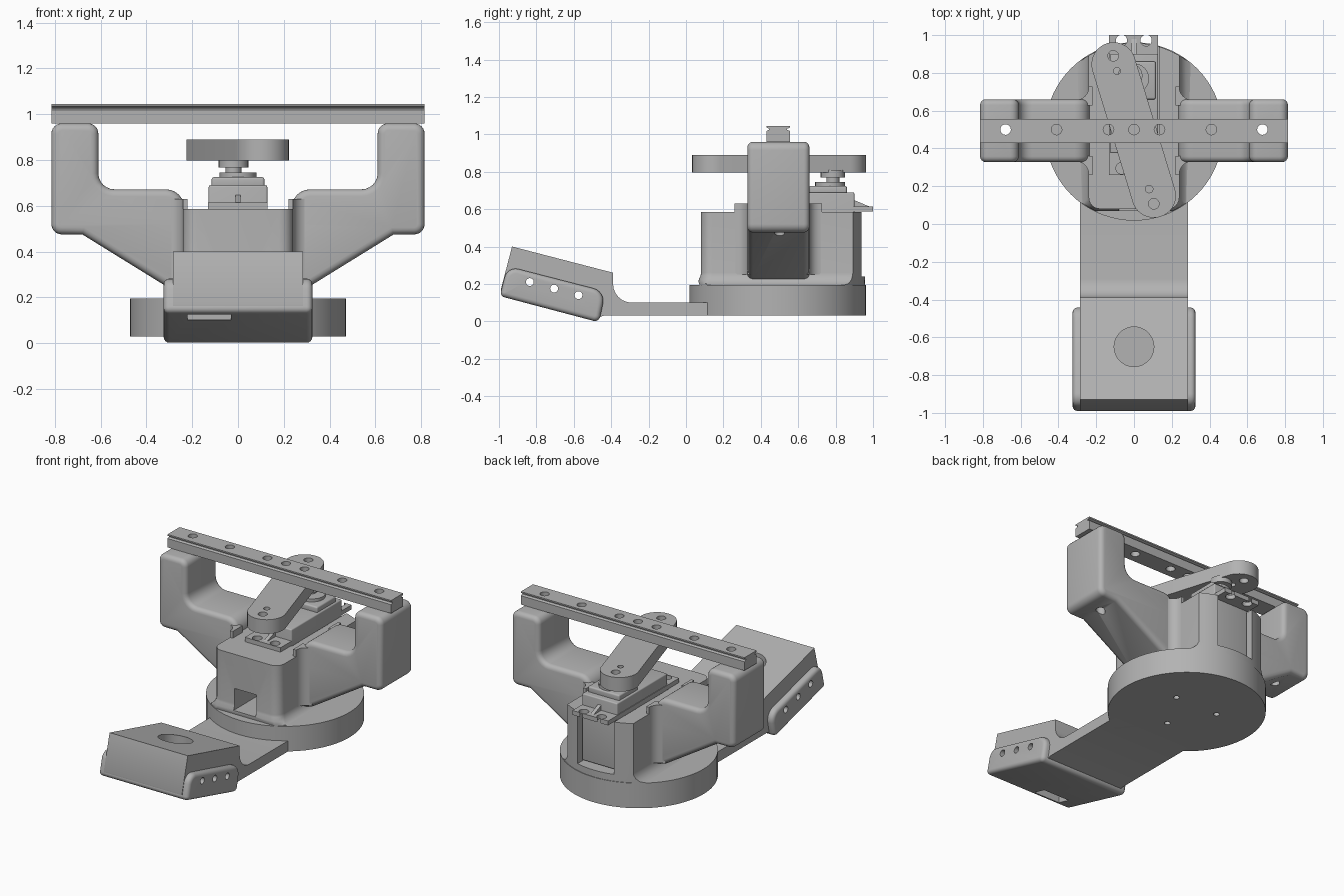
import bpy, bmesh, math
from mathutils import Vector

if "Cube" in bpy.data.objects:
    bpy.data.objects.remove(bpy.data.objects["Cube"])

grey = bpy.data.materials.new("plain grey")
grey.use_nodes = True
COLOUR = (0.45, 0.45, 0.45, 1)
grey.diffuse_color = COLOUR
grey.node_tree.nodes["Principled BSDF"].inputs["Base Color"].default_value = COLOUR


def finish(name, bm):
    bmesh.ops.recalc_face_normals(bm, faces=bm.faces)
    mesh = bpy.data.meshes.new(name)
    bm.to_mesh(mesh)
    bm.free()
    mesh.materials.append(grey)
    ob = bpy.data.objects.new(name, mesh)
    bpy.context.collection.objects.link(ob)
    return ob


def bake(ob):
    """Replace the mesh with its modified result."""
    deps = bpy.context.evaluated_depsgraph_get()
    mesh = bpy.data.meshes.new_from_object(ob.evaluated_get(deps))
    ob.modifiers.clear()
    ob.data = mesh


def rounded(points, seg=6):
    """Polygon whose corners may carry a third value, the fillet radius."""
    out = []
    for i, p in enumerate(points):
        c = Vector(p[:2])
        if len(p) < 3:
            out.append(c)
            continue
        a = (Vector(points[i - 1][:2]) - c).normalized()
        b = (Vector(points[(i + 1) % len(points)][:2]) - c).normalized()
        half = a.angle(b) / 2
        mid = c + (a + b).normalized() * p[2] / math.sin(half)
        s = c + a * p[2] / math.tan(half) - mid
        e = c + b * p[2] / math.tan(half) - mid
        for k in range(seg + 1):
            out.append(mid + s.slerp(e, k / seg).normalized() * p[2])
    return out


def place(axis, p, h):
    return {"x": (h, p[0], p[1]), "y": (p[0], h, p[1]), "z": (p[0], p[1], h)}[axis]


def loft(name, axis, layers):
    """Skin equal-length outlines given as (outline, height)."""
    bm = bmesh.new()
    rings = [[bm.verts.new(place(axis, p, h)) for p in pts] for pts, h in layers]
    n = len(rings[0])
    for lo, hi in zip(rings, rings[1:]):
        for i in range(n):
            bm.faces.new((lo[i], lo[(i + 1) % n], hi[(i + 1) % n], hi[i]))
    bm.faces.new(rings[0])
    bm.faces.new(rings[-1])
    return finish(name, bm)


def prism(name, axis, points, lo, hi, bevel=0):
    pts = rounded(points)
    ob = loft(name, axis, [(pts, lo), (pts, hi)])
    if bevel:
        m = ob.modifiers.new("bevel", "BEVEL")
        m.width, m.segments, m.angle_limit = bevel, 4, math.radians(40)
        bake(ob)
    return ob


def box(name, x0, x1, y0, y1, z0, z1, bevel=0):
    return prism(name, "z", [(x0, y0), (x1, y0), (x1, y1), (x0, y1)], z0, z1, bevel)


def rod(name, axis, c, r, lo, hi, n=24):
    pts = [(c[0] + r * math.cos(math.tau * i / n), c[1] + r * math.sin(math.tau * i / n))
           for i in range(n)]
    return prism(name, axis, pts, lo, hi)


def cut(ob, *cutters):
    for c in cutters:
        m = ob.modifiers.new("cut", "BOOLEAN")
        m.operation, m.solver, m.object = "DIFFERENCE", "EXACT", c
    bake(ob)
    for c in cutters:
        bpy.data.objects.remove(c)


# Round base with three screw holes underneath
CY, R = 0.49, 0.472
base = rod("round_base", "z", (0, CY), R, 0.03, 0.195, 72)
cut(base, *[rod("hole", "z", (0.18 * math.cos(a), CY + 0.18 * math.sin(a)), 0.018, 0, 0.1)
            for a in map(math.radians, (30, 150, 270))])

# Tongue running forward into the tilted control box
front = prism("tongue_and_control_box", "x", [
    (-0.93, 0.4), (-0.39, 0.26), (-0.39, 0.1, 0.1), (0.25, 0.1), (0.25, 0.03),
    (-0.44, 0.03), (-0.49, 0.015), (-0.985, 0.145), (-0.99, 0.17)], -0.285, 0.285)
tray = prism("control_box_tray", "x", [
    (-0.995, 0.135, 0.025), (-0.955, 0.295, 0.06), (-0.43, 0.16, 0.07),
    (-0.465, -0.005, 0.03)], -0.325, 0.325, 0.025)
for ob in (front, tray):
    cut(ob, rod("round_window", "z", (0, -0.65), 0.105, 0.2, 0.6, 40),
        box("port", -0.22, -0.03, -0.96, -0.87, 0, 0.18),
        *[rod("hole", "x", p, 0.021, -1, 1)
          for p in ((-0.835, 0.21), (-0.705, 0.175), (-0.575, 0.14))])


# Servo housing, flared where it meets the base and trimmed to its circle
def housing_outline(grow):
    w, y0, limit = 0.24 + grow, 0.08 - grow, R - 0.004
    centre = Vector((0, CY))
    pts = rounded([(-w, y0, 0.06), (w, y0, 0.06), (w, CY), (-w, CY)])[:-2]
    for k in range(17):
        x = w * (1 - k / 8)
        pts.append(Vector((x, CY + math.sqrt(limit * limit - x * x))))
    return [centre + (p - centre) * min(1, limit / (p - centre).length) for p in pts]


housing = loft("servo_housing", "z", [(housing_outline(g), z) for g, z in (
    (0.06, 0.18), (0.06, 0.195), (0.033, 0.203), (0.012, 0.222), (0.002, 0.245),
    (0, 0.26), (0, 0.585))])
cut(housing, box("servo_slot", -0.133, 0.133, 0.37, 1.1, 0.24, 0.7),
    box("cable_window", -0.08, 0.08, 0, 0.5, 0.22, 0.36))

# Side arms, with fillets to the housing and bolt holes
for side, s in (("left", 1), ("right", -1)):
    shape = [(0.15, 0.2), (0.15, 0.55), (0.235, 0.55), (0.235, 0.672, 0.08),
             (0.61, 0.672, 0.07), (0.61, 0.96, 0.045), (0.815, 0.96, 0.045),
             (0.815, 0.475, 0.045), (0.68, 0.475), (0.3, 0.24)]
    arm = prism(side + "_arm", "y", [(s * p[0], *p[1:]) for p in shape], 0.328, 0.66, 0.03)
    cut(arm, rod("hole", "z", (s * 0.68, 0.5), 0.028, 0.3, 1.2))
    for end, y, d in (("front", 0.33, -1), ("back", 0.658, 1)):
        prism(f"{side}_{end}_arm_fillet", "z", [
            (s * 0.22, y - d * 0.03), (s * 0.22, y + d * 0.07), (s * 0.24, y + d * 0.07),
            (s * 0.24, y, 0.065), (s * 0.31, y), (s * 0.31, y - d * 0.03)], 0.25, 0.63)

# Grooved rail across the arms
half = [(0.063, 0.96), (0.063, 1.018), (0.048, 1.024), (0.048, 1.03), (0.063, 1.036),
        (0.063, 1.045)]
rail = prism("top_rail", "x", [(0.493 + y, z) for y, z in half]
             + [(0.493 - y, z) for y, z in reversed(half)], -0.815, 0.815)
cut(rail, *[rod("hole", "z", (x, 0.5), 0.028, 0.9, 1.1)
            for x in (-0.68, -0.41, -0.135, 0, 0.135, 0.41, 0.68)])

# Servo with mounting tabs, gear cover and output hub
box("servo_body", -0.128, 0.128, 0.375, 0.9, 0.25, 0.69, 0.008)
tabs = box("servo_mounting_tabs", -0.132, 0.128, 0.26, 1.0, 0.586, 0.615)
cut(tabs, *[rod("hole", "z", (x, y), 0.03, 0.5, 0.7) for x in (-0.066, 0.064)
            for y in (0.295, 0.972)])
for end, outer, inner in (("front", 0.27, 0.38), ("back", 0.99, 0.895)):
    prism(end + "_tab_rib", "x", [(outer, 0.61), (inner, 0.61), (inner, 0.65)],
          -0.012, 0.012)
box("gear_cover", -0.115, 0.115, 0.66, 0.86, 0.68, 0.725, 0.01)
rod("gear_cover_ring", "z", (0, 0.77), 0.08, 0.7, 0.745)
rod("output_shaft", "z", (-0.02, 0.785), 0.035, 0.72, 0.81)
rod("output_hub", "z", (-0.02, 0.785), 0.065, 0.768, 0.81)

# Rotating link
a, b, r = Vector((-0.108, 0.845)), Vector((0.105, 0.15)), 0.117
along = math.atan2(a.y - b.y, a.x - b.x)
outline = []
for centre, start in ((a, along - math.pi / 2), (b, along + math.pi / 2)):
    outline += [centre + r * Vector((math.cos(start + math.pi * k / 20),
                                     math.sin(start + math.pi * k / 20))) for k in range(21)]
link = prism("rotating_link", "z", outline, 0.797, 0.89)
cut(link, *[rod("hole", "z", p, q, 0.7, 1) for p, q in (
    ((-0.11, 0.89), 0.028), ((-0.09, 0.81), 0.018), ((0.08, 0.185), 0.02),
    ((0.105, 0.107), 0.028))])

# Smooth rounded surfaces, keep hard edges
bpy.ops.object.select_all(action="DESELECT")
for ob in bpy.context.collection.objects:
    if ob.type == "MESH" and grey.name in ob.data.materials:
        ob.select_set(True)
        bpy.context.view_layer.objects.active = ob
bpy.ops.object.shade_smooth_by_angle(angle=math.radians(32))
